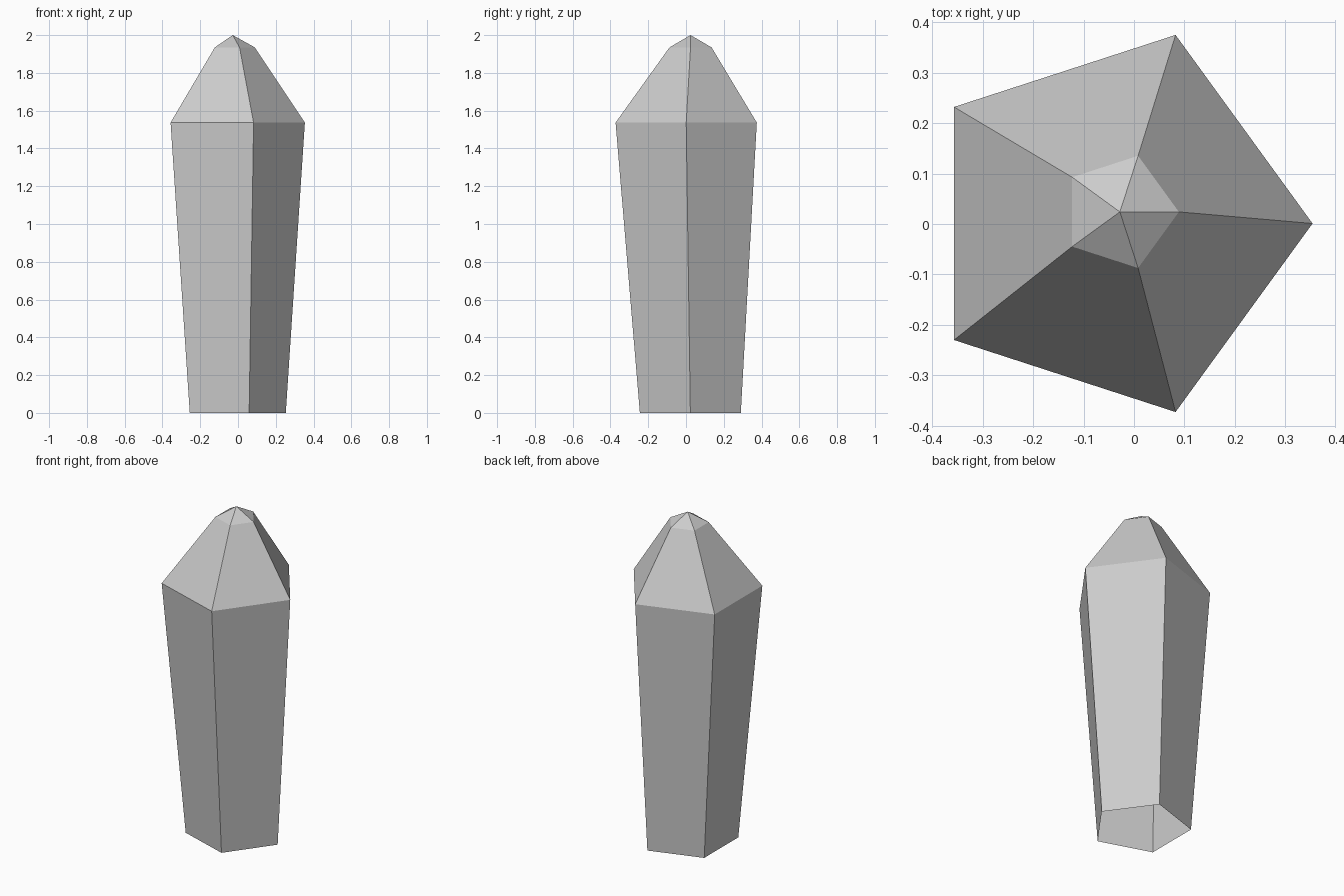
import bpy, bmesh
from math import cos, sin, tau

if "Cube" in bpy.data.objects:
    bpy.data.objects.remove(bpy.data.objects["Cube"])

SIDES = 5
# Cross-sections: centre x, centre y, radius, height
RINGS = [(-0.028, 0.023, 0.281, 0.0),
         (-0.039, 0.001, 0.393, 1.537),
         (-0.028, 0.024, 0.117, 1.935)]
TIP = (-0.028, 0.024, 2.0)

bm = bmesh.new()
rings = [[bm.verts.new((cx + r * cos(tau * i / SIDES), cy + r * sin(tau * i / SIDES), z))
          for i in range(SIDES)] for cx, cy, r, z in RINGS]

# Shaft and shoulder facets (the base is left open)
for low, high in zip(rings, rings[1:]):
    for i in range(SIDES):
        j = (i + 1) % SIDES
        bm.faces.new((low[i], low[j], high[j], high[i]))

# Pointed cap
tip = bm.verts.new(TIP)
for i in range(SIDES):
    bm.faces.new((rings[-1][i], rings[-1][(i + 1) % SIDES], tip))

mesh = bpy.data.meshes.new("crystal")
bm.to_mesh(mesh)
bm.free()
bpy.context.collection.objects.link(bpy.data.objects.new("crystal", mesh))
